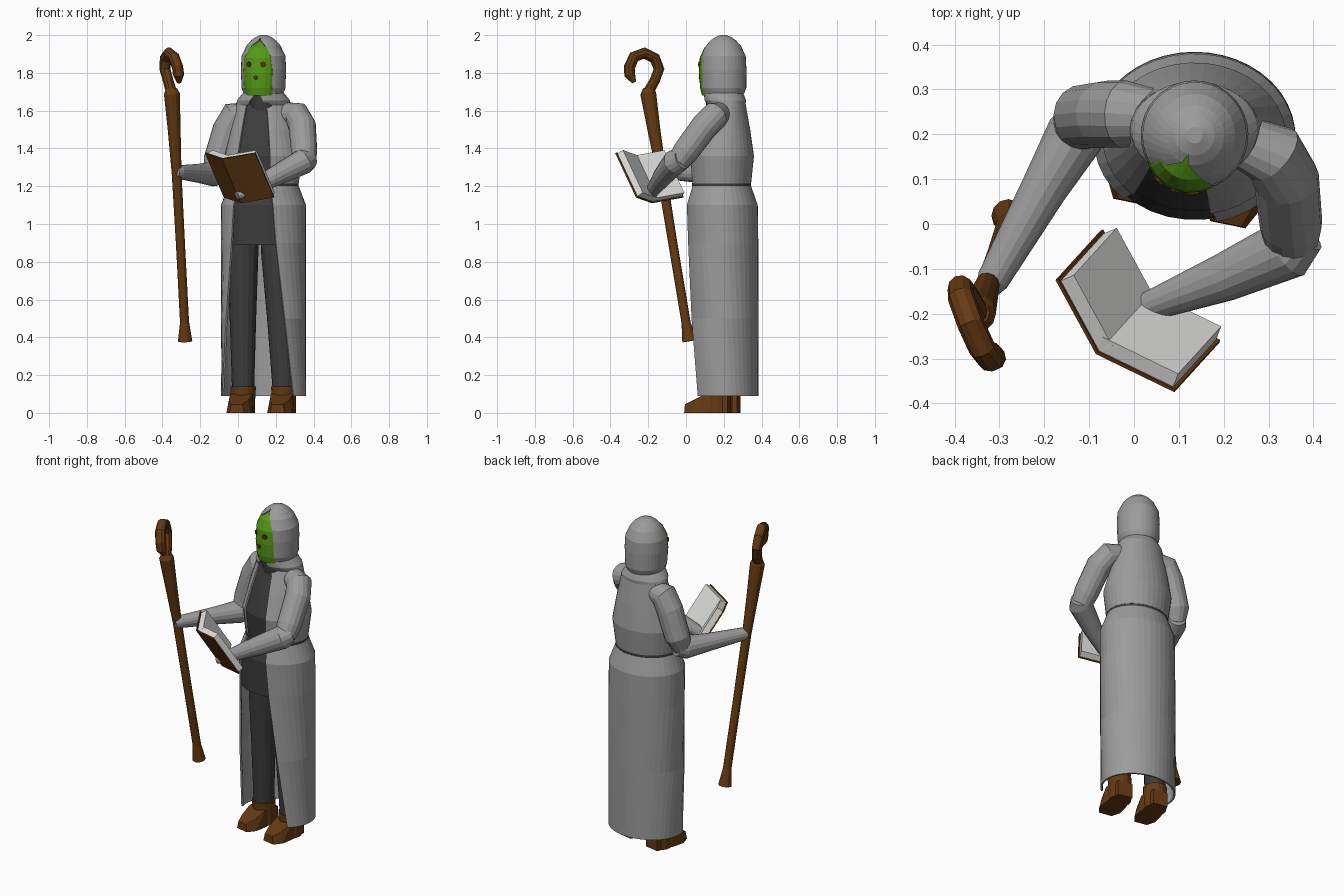
import bpy, bmesh, math
from mathutils import Vector as V

if "Cube" in bpy.data.objects:
    bpy.data.objects.remove(bpy.data.objects["Cube"])

def material(name, col):
    m = bpy.data.materials.new(name)
    m.diffuse_color = (*col, 1)
    m.use_nodes = True
    m.node_tree.nodes["Principled BSDF"].inputs["Base Color"].default_value = m.diffuse_color
    return m

GREY = material("grey cloth", (0.33, 0.33, 0.33))
DARK = material("dark cloth", (0.045, 0.045, 0.045))
BROWN = material("brown", (0.13, 0.043, 0.006))
GREEN = material("green skin", (0.09, 0.33, 0.008))
PAGE = material("page white", (0.75, 0.75, 0.73))
EYE = material("eye brown", (0.11, 0.025, 0.003))
FACING = math.radians(-16)

def finish(name, bm, mat, fix=True):
    bmesh.ops.remove_doubles(bm, verts=bm.verts, dist=0.0005)
    if fix:
        bmesh.ops.recalc_face_normals(bm, faces=bm.faces)
    me = bpy.data.meshes.new(name)
    bm.to_mesh(me)
    bm.free()
    me.materials.append(mat)
    ob = bpy.data.objects.new(name, me)
    bpy.context.collection.objects.link(ob)
    return ob

def shell(name, rings, mat, n=32, facing=FACING, thick=0.0, cap=False):
    """Stacked ellipses (z, rx, ry, cx, cy, half front gap in degrees)."""
    bm = bmesh.new()
    rows = []
    for z, rx, ry, cx, cy, gap in rings:
        g = math.radians(gap)
        row = []
        for i in range(n + 1):
            a = facing + g + (2 * math.pi - 2 * g) * i / n
            row.append(bm.verts.new((cx + rx * math.sin(a), cy - ry * math.cos(a), z)))
        rows.append(row)
    for lo, hi in zip(rows, rows[1:]):
        for i in range(n):
            bm.faces.new((lo[i], lo[i + 1], hi[i + 1], hi[i]))
    if cap:
        bm.faces.new(rows[0][:-1][::-1])
        bm.faces.new(rows[-1][:-1])
    ob = finish(name, bm, mat, fix=cap)
    if thick:
        s = ob.modifiers.new("thickness", 'SOLIDIFY')
        s.thickness = thick
        s.offset = -1
    return ob

def tube(name, pts, mat, n=16):
    """Round limb through points (x, y, z, radius)."""
    bm = bmesh.new()
    ps = [V(p[:3]) for p in pts]
    side, rows = None, []
    for k, p in enumerate(ps):
        t = (ps[min(k + 1, len(ps) - 1)] - ps[max(k - 1, 0)]).normalized()
        ref = side if side else (V((1, 0, 0)) if abs(t.x) < 0.8 else V((0, 1, 0)))
        side = (ref - t * ref.dot(t)).normalized()
        up = t.cross(side)
        r = pts[k][3]
        rows.append([bm.verts.new(p + r * (side * math.cos(a) + up * math.sin(a)))
                     for a in (2 * math.pi * i / n for i in range(n))])
    for a, b in zip(rows, rows[1:]):
        for i in range(n):
            j = (i + 1) % n
            bm.faces.new((a[i], a[j], b[j], b[i]))
    bm.faces.new(rows[0][::-1])
    bm.faces.new(rows[-1])
    return finish(name, bm, mat)

def hull(name, pts, mat):
    bm = bmesh.new()
    for p in pts:
        bm.verts.new(p)
    bmesh.ops.convex_hull(bm, input=bm.verts)
    return finish(name, bm, mat)

def block(name, o, a, b, c, mat):
    return hull(name, [o + a * i + b * j + c * k
                       for i in (0, 1) for j in (0, 1) for k in (0, 1)], mat)

X = 0.135
# Open robe: skirt, upper coat and collar
skirt = [(0.09, .225, .188, X, .195, 61), (0.5, .225, .19, X, .194, 46),
         (0.9, .225, .19, X, .193, 33), (1.1, .225, .19, X, .19, 29),
         (1.2, .187, .157, X, .188, 27)]
coat = [(1.215, .187, .157, X, .188, 27), (1.36, .205, .17, X, .19, 26),
        (1.5, .175, .137, X, .203, 25), (1.64, .142, .097, X, .218, 23)]
shell("robe_skirt", skirt, GREY, thick=0.01)
shell("robe_upper", coat, GREY, thick=0.01)
shell("collar", [(1.63, .145, .10, X, .215, 18), (1.655, .14, .11, X, .208, 14),
                 (1.69, .112, .105, X, .2, 6), (1.70, .10, .10, X, .2, 4)], GREY, thick=0.01)

# Dark shirt, belt and neck inside the robe
shirt = [(0.89, .217, .182, X, .193, 0)] + [(z, rx - .009, ry - .009, cx, cy, 0)
         for z, rx, ry, cx, cy, g in skirt[3:] + coat]
shell("shirt", shirt + [(1.655, .12, .09, X, .205, 0)], DARK, cap=True)
shell("belt", [(1.2, .186, .156, X, .188, 0), (1.216, .186, .156, X, .188, 0)], DARK, cap=True)
shell("neck", [(1.6, .08, .08, X, .19, 0), (1.72, .095, .095, X, .19, 0)], DARK, cap=True)

# Hood with pointed face opening
HF = math.radians(-19)
shell("hood", [(1.69, .105, .108, X, .2, 42), (1.72, .116, .12, X, .199, 42),
               (1.82, .12, .122, X, .198, 42), (1.89, .116, .118, X, .198, 38),
               (1.945, .09, .092, X, .198, 24), (1.972, .066, .067, X, .198, 6),
               (1.988, .045, .045, X, .198, 0), (2.0, .018, .018, X, .198, 0),
               (2.0, 0, 0, X, .198, 0)], GREY, n=28, facing=HF, thick=0.008)
FX, FY = X + .03 * math.sin(HF), .198 - .03 * math.cos(HF)
shell("face", [(1.68, .085, .085, FX, FY, 0), (1.72, .095, .095, FX, FY, 0),
               (1.8, .101, .101, FX, FY, 0), (1.88, .097, .097, FX, FY, 0),
               (1.935, .072, .072, FX, FY, 0), (1.97, .04, .04, X, .185, 0)],
      GREEN, n=24, facing=HF, cap=True)

# Eyes and mouth as thin plates on the face
for name, deg, z, r in (("eye_a", 24, 1.845, .016), ("eye_b", -24, 1.845, .014),
                        ("mouth", 0, 1.775, .012)):
    a = HF + math.radians(deg)
    d = V((math.sin(a), -math.cos(a), 0))
    p = V((FX, FY, z)) + d * .098
    q = p + d * .006
    tube(name, [(*p, r), (*q, r)], EYE, n=8)

# Sleeves
tube("staff_arm_upper", [(.05, .24, 1.585, .06), (-.02, .245, 1.575, .075),
                         (-.06, .245, 1.5, .075), (-.11, .24, 1.34, .072),
                         (-.125, .215, 1.27, .055)], GREY)
tube("staff_arm_lower", [(-.105, .25, 1.275, .05), (-.13, .2, 1.265, .066),
                         (-.2, .08, 1.268, .052), (-.315, -.125, 1.275, .036),
                         (-.33, -.15, 1.275, .025)], GREY)
tube("book_arm_upper", [(.25, .18, 1.585, .06), (.31, .155, 1.575, .073),
                        (.34, .10, 1.52, .073), (.35, .0, 1.385, .07),
                        (.35, -.04, 1.33, .06)], GREY)
tube("book_arm_lower", [(.375, -.02, 1.345, .055), (.345, -.055, 1.33, .068),
                        (.2, -.12, 1.255, .054), (.03, -.185, 1.165, .033),
                        (-.005, -.2, 1.15, .022)], GREY)

# Legs and boots
for side, hx, hy, ax, ay in (("right", .025, .21, .027, .215), ("left", .205, .17, .243, .165)):
    tube(side + "_leg", [(hx, hy, 1.0, .085), (hx, hy, .85, .083),
                         ((hx + ax) / 2, (hy + ay) / 2, .5, .07), (ax, ay, .1, .058)], DARK)
    tube(side + "_boot_shaft", [(ax, ay, 0, .064), (ax, ay, .07, .064), (ax, ay, .14, .068)], BROWN)
    f = V((-.2, -.98, 0))
    s = V((.98, -.2, 0))
    o = V((ax, ay, 0))
    prof = [(-.065, .045, 0), (-.065, .045, .09), (.05, .064, 0), (.05, .06, .10),
            (.12, .066, 0), (.12, .05, .065), (.17, .04, 0), (.168, .03, .045)]
    hull(side + "_boot_foot", [o + f * d + s * w * k + V((0, 0, z))
                               for d, w, z in prof for k in (-1, 1)], BROWN)

# Staff with curled crook
tube("staff", [(-.28, .018, .38, .038), (-.283, .0, .48, .024), (-.305, -.07, .9, .024),
               (-.325, -.13, 1.27, .026), (-.338, -.17, 1.5, .034),
               (-.35, -.2, 1.69, .042), (-.352, -.197, 1.715, .03)], BROWN, n=12)
tube("staff_crook", [(-.35, -.205, 1.69, .03), (-.37, -.165, 1.76, .028),
                     (-.387, -.143, 1.82, .029), (-.385, -.165, 1.877, .03),
                     (-.365, -.22, 1.905, .03), (-.34, -.275, 1.885, .03),
                     (-.32, -.3, 1.83, .03), (-.315, -.298, 1.79, .03),
                     (-.312, -.275, 1.75, .012)], BROWN, n=10)

# Open book: two covers, spine and two page blocks
spine = V((-.085, -.29, 1.345))
down = V((.10, .11, -.235))
for side, out, flip in (("right", V((.175, -.085, .03)), 1), ("left", V((-.09, .165, .03)), -1)):
    n = down.cross(out).normalized() * flip
    if n.z < 0:
        n = -n
    block("book_cover_" + side, spine, out, down, n * .008, BROWN)
    block("book_pages_" + side, spine + n * .008 + down * .02, out * .96, down * .96, n * .036, PAGE)
